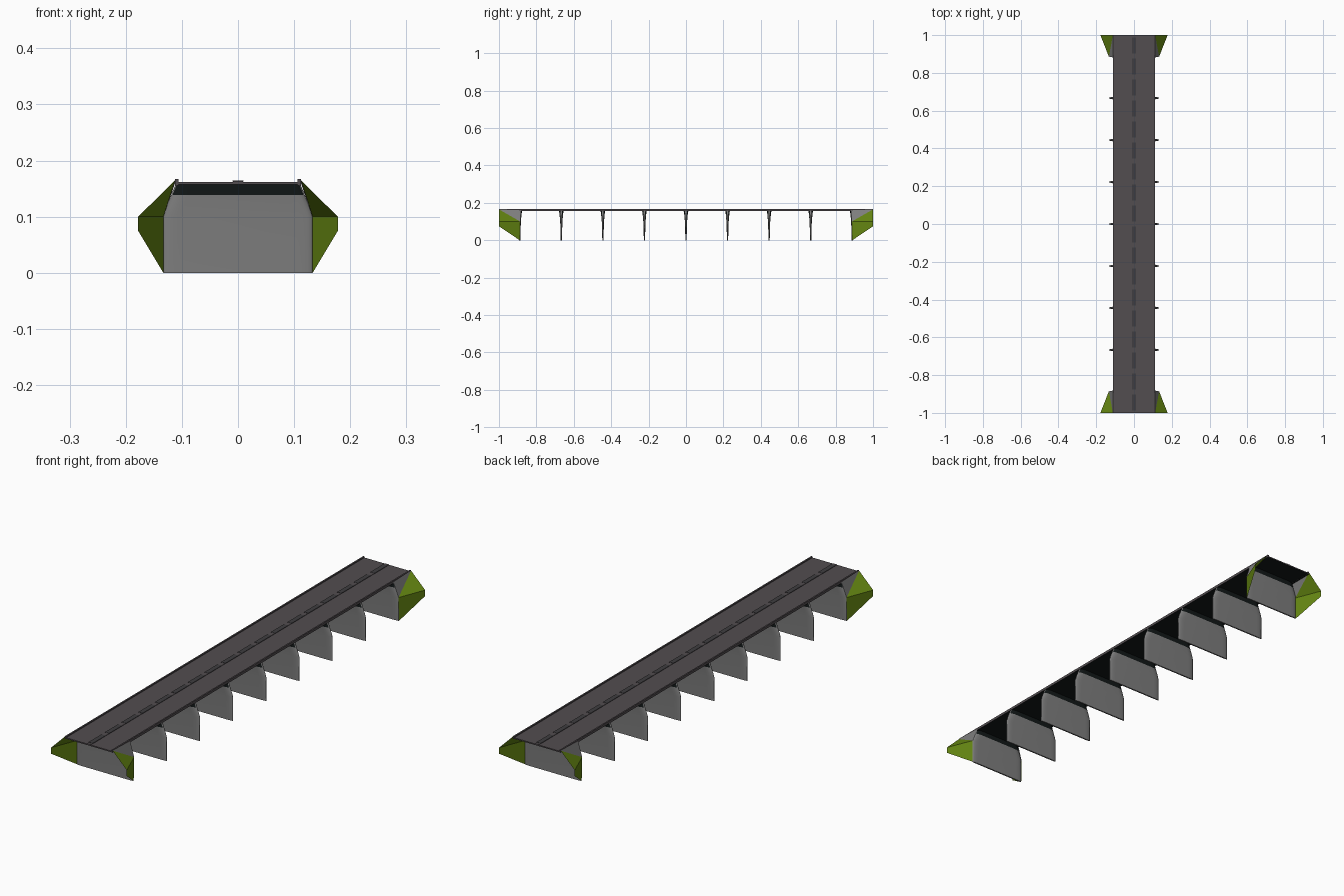
import bpy, bmesh, math

if "Cube" in bpy.data.objects:
    bpy.data.objects.remove(bpy.data.objects["Cube"])

def mat(name, c):
    m = bpy.data.materials.new(name)
    m.diffuse_color = (*c, 1)
    m.use_nodes = True
    m.node_tree.nodes["Principled BSDF"].inputs["Base Color"].default_value = m.diffuse_color
    return m

CONCRETE = mat("concrete grey", (0.21, 0.21, 0.21))
ASPHALT = mat("asphalt", (0.085, 0.074, 0.08))
DARK = mat("dark underside", (0.006, 0.009, 0.009))
LINE = mat("dark median", (0.05, 0.048, 0.052))
GRASS = mat("grass green", (0.13, 0.24, 0.006))

def add_object(name, bm, mats):
    me = bpy.data.meshes.new(name)
    bm.to_mesh(me)
    bm.free()
    for m in mats:
        me.materials.append(m)
    ob = bpy.data.objects.new(name, me)
    bpy.context.collection.objects.link(ob)
    return ob

def box(name, x0, x1, y0, y1, z0, z1, mats):
    bm = bmesh.new()
    bmesh.ops.create_cube(bm, size=1)
    for v in bm.verts:
        v.co.x = x1 if v.co.x > 0 else x0
        v.co.y = y1 if v.co.y > 0 else y0
        v.co.z = z1 if v.co.z > 0 else z0
    bm.normal_update()
    if len(mats) > 1:                      # second colour goes on the underside
        for f in bm.faces:
            f.material_index = int(f.normal.z < -0.5)
    return add_object(name, bm, mats)

# Road deck with low edge kerbs and a dashed centre strip
box("road_deck", -0.11, 0.11, -1, 1, 0.157, 0.162, [ASPHALT, DARK])
for s, side in ((-1, "left"), (1, "right")):
    xs = sorted((s * 0.106, s * 0.112))
    box(side + "_kerb", *xs, -1, 1, 0.156, 0.167, [ASPHALT, DARK])
box("median_strip", -0.009, 0.009, -1, 1, 0.161, 0.1635, [ASPHALT])
for i in range(18):
    y = -1 + (i + 0.5) / 9
    box("median_dash", -0.01, 0.01, y - 0.043, y + 0.043, 0.1625, 0.1645, [LINE])

# Piers: thin round-ended walls that thicken and narrow towards the top
PIER = [(0, 0.133, 0.003), (0.1, 0.133, 0.006), (0.116, 0.128, 0.0075),
        (0.139, 0.119, 0.0095), (0.158, 0.111, 0.0125)]   # z, half width, half thickness

def pier(name, y):
    bm = bmesh.new()
    rings = []
    for z, w, t in PIER:
        ring = []
        for s in (1, -1):
            for k in range(9):
                a = -math.pi / 2 + math.pi * k / 8
                ring.append(bm.verts.new((s * (w - 0.03 + 0.03 * math.cos(a)),
                                          y + s * t * math.sin(a), z)))
        rings.append(ring)
    n = len(rings[0])
    for a, b in zip(rings, rings[1:]):
        for i in range(n):
            j = (i + 1) % n
            bm.faces.new((a[i], a[j], b[j], b[i]))
    bm.faces.new(rings[0][::-1])
    bm.faces.new(rings[-1])
    bm.normal_update()
    for f in bm.faces:                     # shaded bearing band under the deck
        c = f.calc_center_median()
        f.smooth = abs(f.normal.z) < 0.9
        f.material_index = int(c.z > 0.14 and abs(f.normal.y) > 0.5)
    return add_object(name, bm, [CONCRETE, DARK])

for i in range(-4, 5):
    pier("abutment_wall" if abs(i) == 4 else "pier", i * 2 / 9)

# Wing walls and grass banks at the four corners
def sheet(name, pts, faces, m):
    bm = bmesh.new()
    v = [bm.verts.new(p) for p in pts]
    for f in faces:
        bm.faces.new([v[i] for i in f])
    bmesh.ops.recalc_face_normals(bm, faces=bm.faces)
    # make the open sheet face outwards
    f = bm.faces[:][0]
    if f.normal.x * pts[0][0] < 0:
        bmesh.ops.reverse_faces(bm, faces=bm.faces)
    return add_object(name, bm, [m])

for sx in (-1, 1):
    for sy in (-1, 1):
        def p(x, y, z):
            return (sx * x, sy * y, z)
        road, inner = p(0.112, 1, 0.165), p(0.112, 0.882, 0.16)
        knee, foot = p(0.133, 0.886, 0.1), p(0.133, 0.889, 0)
        sheet("wing_wall", [road, inner, knee], [(0, 1, 2)], CONCRETE)
        sheet("grass_bank", [road, p(0.178, 1, 0.1), p(0.178, 1, 0.075), foot, knee],
              [(0, 1, 4), (1, 2, 3, 4)], GRASS)
